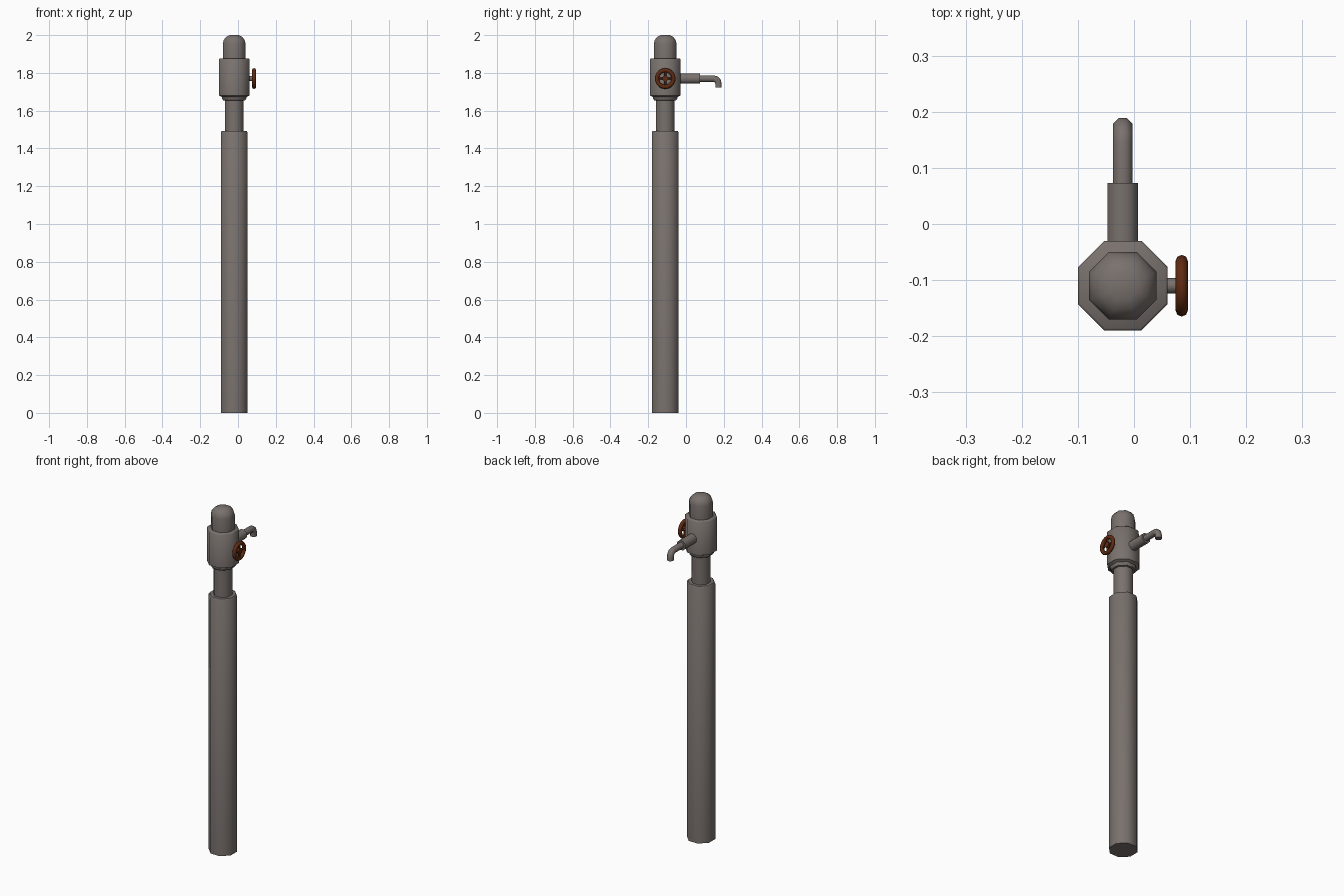
import bpy, bmesh, math
from mathutils import Vector, Matrix

if "Cube" in bpy.data.objects:
    bpy.data.objects.remove(bpy.data.objects["Cube"])

CX, CY, PZ = -0.02, -0.11, 1.77   # column axis, spout / wheel height


def material(name, rgb):
    m = bpy.data.materials.new(name)
    m.diffuse_color = (*rgb, 1)
    m.use_nodes = True
    m.node_tree.nodes["Principled BSDF"].inputs["Base Color"].default_value = m.diffuse_color
    return m


STEEL = material("weathered steel", (0.19, 0.165, 0.153))
RUST = material("rusty brown", (0.115, 0.023, 0.006))


def finish(name, bm, mat, angle=50):
    bmesh.ops.recalc_face_normals(bm, faces=bm.faces)
    me = bpy.data.meshes.new(name)
    bm.to_mesh(me)
    bm.free()
    ob = bpy.data.objects.new(name, me)
    bpy.context.collection.objects.link(ob)
    me.materials.append(mat)
    bpy.ops.object.select_all(action='DESELECT')
    ob.select_set(True)
    bpy.context.view_layer.objects.active = ob
    bpy.ops.object.shade_smooth_by_angle(angle=math.radians(angle))
    return ob


def loft(name, rings, mat=STEEL, sides=8):
    """Join rings of (centre, axis angle in the yz plane, flat-to-centre radius)."""
    bm = bmesh.new()
    loops = []
    for c, deg, r in rings:
        a = math.radians(deg)
        v = Vector((0, -math.sin(a), math.cos(a)))
        rad = r / math.cos(math.pi / sides)
        loop = []
        for i in range(sides):
            t = 2 * math.pi * (i + 0.5) / sides
            loop.append(bm.verts.new(Vector(c) + Vector((rad * math.cos(t), 0, 0)) + v * rad * math.sin(t)))
        loops.append(loop)
    for p, q in zip(loops, loops[1:]):
        for i in range(sides):
            j = (i + 1) % sides
            bm.faces.new((p[i], p[j], q[j], q[i]))
    bm.faces.new(loops[0])
    bm.faces.new(loops[-1])
    return finish(name, bm, mat)


def column(name, profile):
    return loft(name, [((CX, CY, z), 90, r) for r, z in profile])


# Upright parts
column("main_pole", [(0.071, 0), (0.071, 1.485), (0.066, 1.493)])
column("neck", [(0.048, 1.48), (0.048, 1.67)])
column("valve_body", [(0.058, 1.655), (0.065, 1.665), (0.065, 1.672), (0.08, 1.68),
                      (0.08, 1.872), (0.076, 1.876)])
column("domed_cap", [(0.06, 1.87), (0.06, 1.955), (0.055, 1.975), (0.042, 1.991), (0.024, 2.0)])

# Spout: thick sleeve, then thin pipe bending down
loft("spout_sleeve", [((CX, -0.06, PZ), 0, 0.027), ((CX, 0.073, PZ), 0, 0.027)])
path = [((CX, 0.06, PZ), 0, 0.017), ((CX, 0.145, PZ), 0, 0.017)]
for d in (30, 60, 90):
    t = math.radians(d)
    path.append(((CX, 0.145 + 0.027 * math.sin(t), PZ - 0.027 * (1 - math.cos(t))), -d, 0.017))
path.append(((CX, 0.172, 1.723), -90, 0.017))
loft("spout_pipe", path)


# Rods for the wheel
def rod(bm, start, end, r, sides=8):
    s, e = Vector(start), Vector(end)
    rot = (e - s).to_track_quat('Z', 'Y').to_matrix().to_4x4()
    bmesh.ops.create_cone(bm, cap_ends=True, segments=sides, radius1=r, radius2=r,
                          depth=(e - s).length, matrix=Matrix.Translation((s + e) / 2) @ rot)


bm = bmesh.new()
rod(bm, (0.04, CY, PZ), (0.08, CY, PZ), 0.014)
finish("valve_stem", bm, STEEL)

# Hand wheel: rim, hub and four spokes
WX = 0.085
bpy.ops.mesh.primitive_torus_add(major_radius=0.044, minor_radius=0.011, major_segments=20,
                                 minor_segments=8, location=(WX, CY, PZ),
                                 rotation=(0, math.pi / 2, 0))
rim = bpy.context.object
rim.name = "wheel_rim"
rim.data.materials.append(RUST)
bpy.ops.object.shade_smooth_by_angle(angle=math.radians(60))

bm = bmesh.new()
rod(bm, (WX - 0.008, CY, PZ), (WX + 0.007, CY, PZ), 0.016, 12)
for k in range(4):
    a = k * math.pi / 2
    rod(bm, (WX, CY, PZ), (WX, CY + 0.042 * math.cos(a), PZ + 0.042 * math.sin(a)), 0.006, 6)
finish("wheel_hub_and_spokes", bm, RUST)
